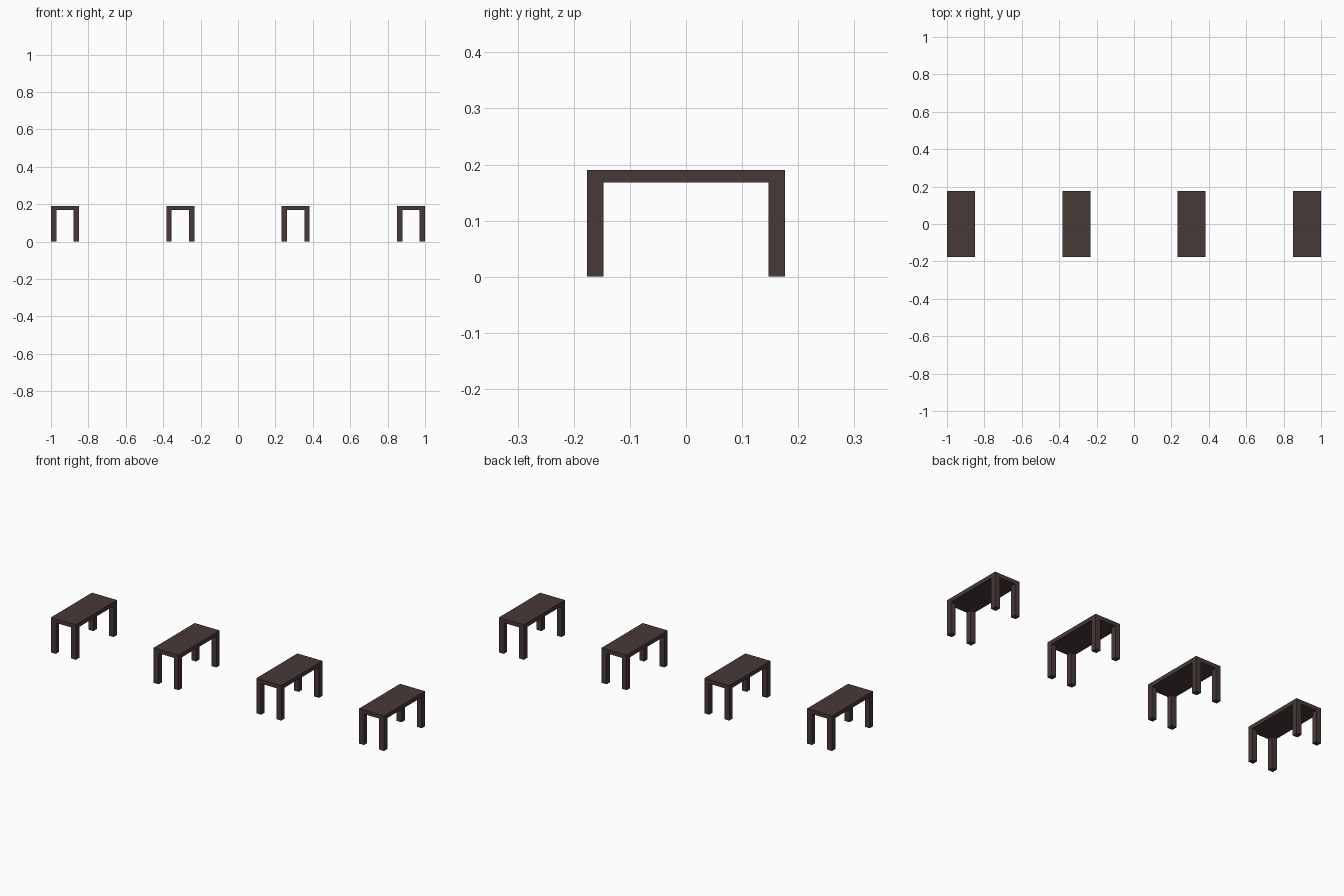
import bpy

cube = bpy.data.objects.get("Cube")
if cube:
    bpy.data.objects.remove(cube, do_unlink=True)

WIDTH, DEPTH, HEIGHT = 0.15, 0.352, 0.19
TOP, LEG = 0.022, 0.029

wood = bpy.data.materials.new("dark brown wood")
wood.use_nodes = True
colour = (0.065, 0.041, 0.040, 1)
wood.diffuse_color = colour
wood.node_tree.nodes["Principled BSDF"].inputs["Base Color"].default_value = colour


def box(name, size, centre):
    bpy.ops.mesh.primitive_cube_add(size=1, location=centre)
    obj = bpy.context.object
    obj.name = name
    obj.scale = size
    bpy.ops.object.transform_apply(location=False, rotation=False, scale=True)
    obj.data.materials.append(wood)
    return obj


def table(number, x):
    # Flat top slab
    box(f"table_{number}_top", (WIDTH, DEPTH, TOP), (x, 0, HEIGHT - TOP / 2))
    # Four square legs flush with the corners
    leg_height = HEIGHT - TOP
    for side, sx in (("right", -1), ("left", 1)):
        for end, sy in (("front", -1), ("back", 1)):
            box(f"table_{number}_{end}_{side}_leg", (LEG, LEG, leg_height),
                (x + sx * (WIDTH - LEG) / 2, sy * (DEPTH - LEG) / 2, leg_height / 2))


# Row of four evenly spaced tables
spacing = (2 - WIDTH) / 3
for i in range(4):
    table(i + 1, (i - 1.5) * spacing)
